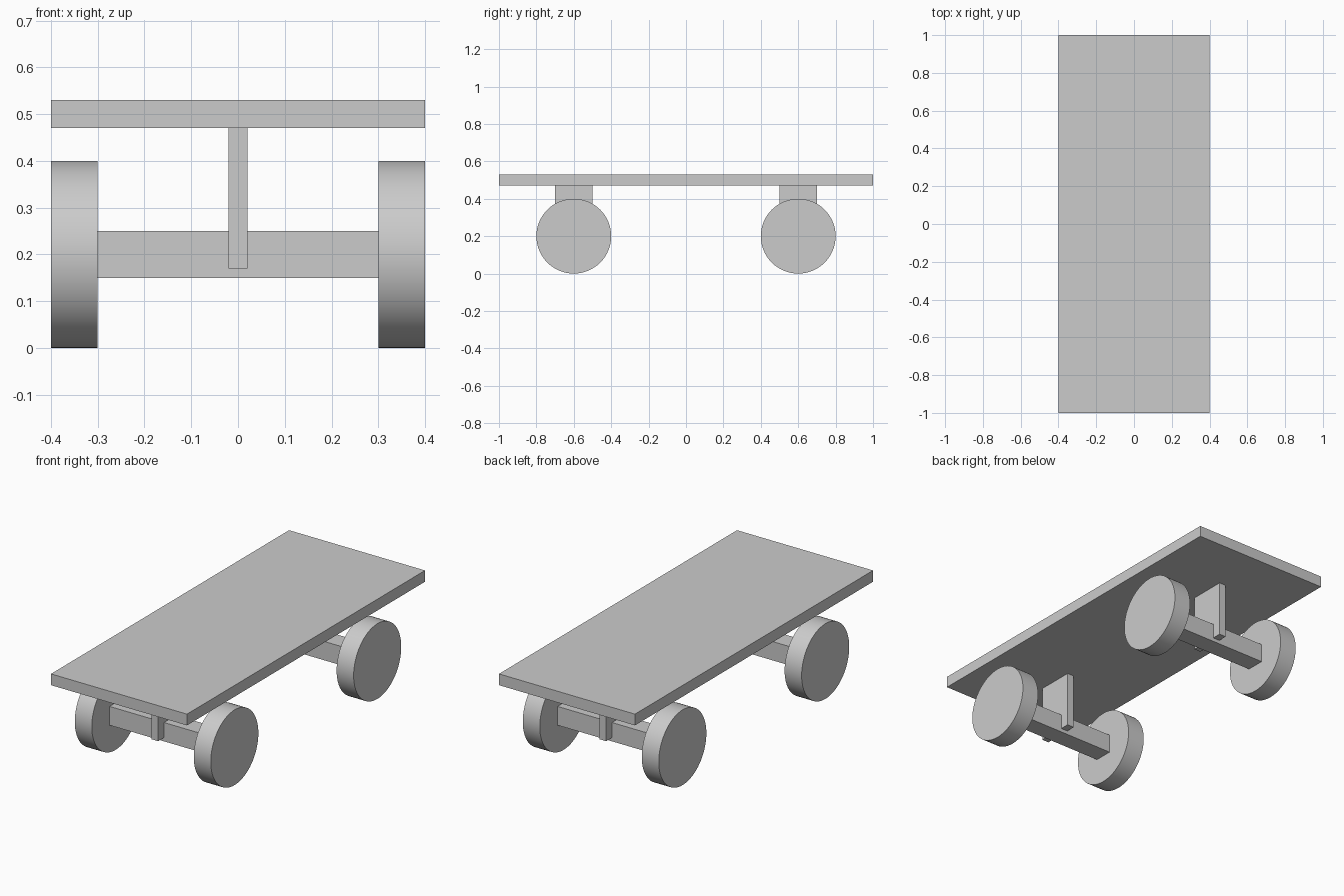
import bpy
from math import pi

if "Cube" in bpy.data.objects:
    bpy.data.objects.remove(bpy.data.objects["Cube"])


def box(name, centre, size):
    bpy.ops.mesh.primitive_cube_add(size=1, location=centre)
    ob = bpy.context.object
    ob.name = name
    ob.scale = size
    bpy.ops.object.transform_apply(location=False, rotation=False, scale=True)
    return ob


def wheel(name, centre, radius, width):
    bpy.ops.mesh.primitive_cylinder_add(vertices=64, radius=radius, depth=width,
                                        location=centre, rotation=(0, pi / 2, 0))
    ob = bpy.context.object
    ob.name = name
    bpy.ops.object.shade_smooth_by_angle(angle=pi / 6)
    return ob


# Flat deck
box("deck", (0, 0, 0.5), (0.8, 2.0, 0.06))

# Two trucks: axle bar, upright plate and a pair of wheels
for end, y in (("front", -0.6), ("back", 0.6)):
    box(end + "_axle", (0, y, 0.2), (0.6, 0.1, 0.1))
    box(end + "_upright", (0, y, 0.32), (0.04, 0.2, 0.3))
    for side, x in (("left", -0.35), ("right", 0.35)):
        wheel(f"{end}_{side}_wheel", (x, y, 0.2), 0.2, 0.1)
